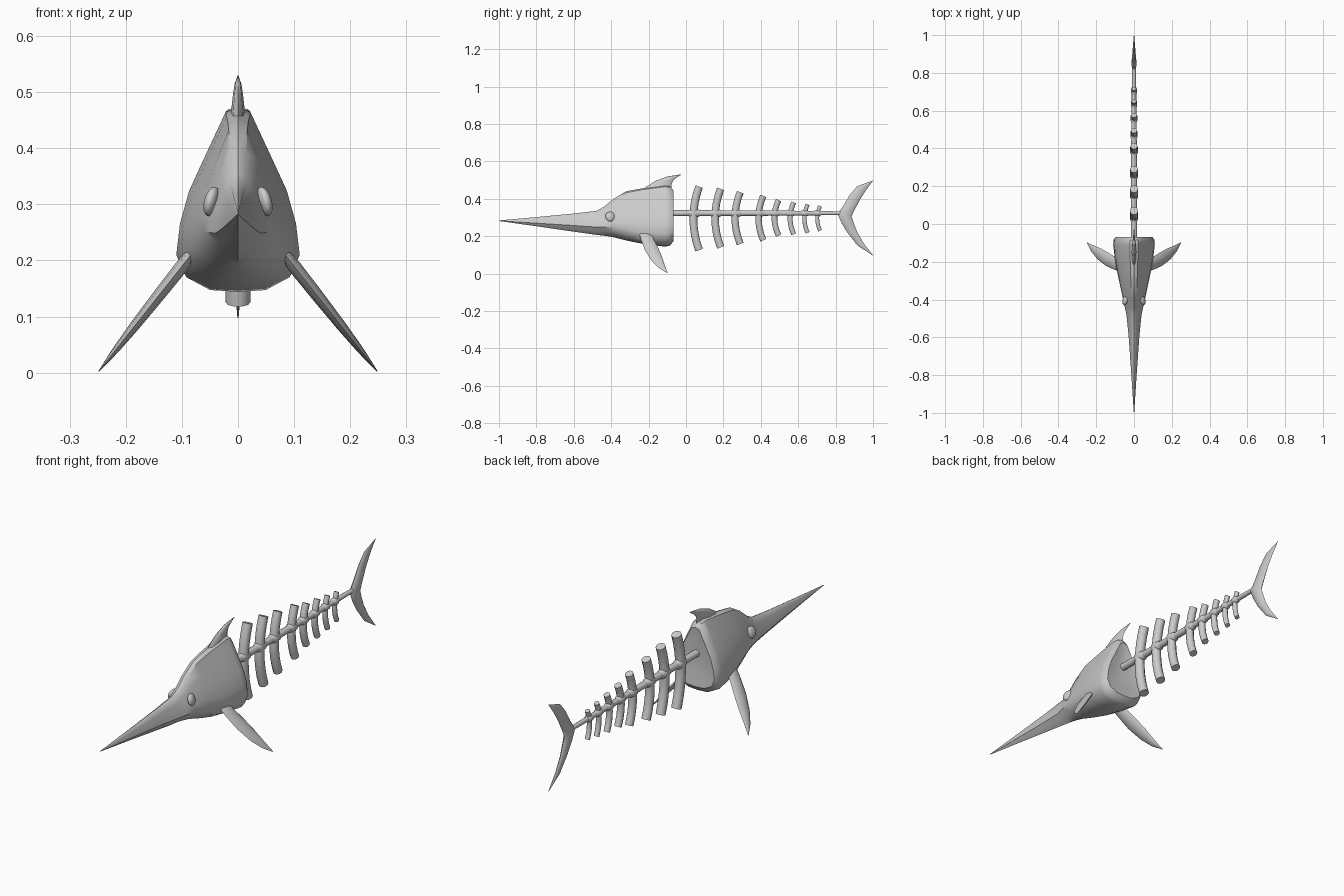
import bpy, bmesh, math
from mathutils import Vector as V

if "Cube" in bpy.data.objects:
    bpy.data.objects.remove(bpy.data.objects["Cube"])


def loft(name, rings, angle=40):
    """Skin a list of equal-length closed rings and cap both ends."""
    bm = bmesh.new()
    vr = [[bm.verts.new(p) for p in r] for r in rings]
    n = len(vr[0])
    for a, b in zip(vr, vr[1:]):
        for i in range(n):
            j = (i + 1) % n
            bm.faces.new((a[i], a[j], b[j], b[i]))
    bm.faces.new(vr[0])
    bm.faces.new(vr[-1])
    bmesh.ops.recalc_face_normals(bm, faces=bm.faces)
    me = bpy.data.meshes.new(name)
    bm.to_mesh(me)
    bm.free()
    ob = bpy.data.objects.new(name, me)
    bpy.context.collection.objects.link(ob)
    smooth(ob, angle)
    return ob


def smooth(ob, angle=40):
    bpy.ops.object.select_all(action='DESELECT')
    ob.select_set(True)
    bpy.context.view_layer.objects.active = ob
    bpy.ops.object.shade_smooth_by_angle(angle=math.radians(angle))


def ellipse(c, u, v, n=8):
    return [c + u * math.cos(2 * math.pi * i / n) + v * math.sin(2 * math.pi * i / n)
            for i in range(n)]


def fin(name, stations, normal):
    """Lens-section fin from (leading point, trailing point, half thickness)."""
    rings = []
    for lead, trail, t in stations:
        lead, trail = V(lead), V(trail)
        rings.append(ellipse((lead + trail) / 2, (trail - lead) / 2, V(normal).normalized() * t))
    return loft(name, rings, 60)


# Head with bill: half section blends from a keeled bill to a rounded skull
bill = [(0, 1), (.3, .95), (.55, .78), (.78, .58), (.93, .43), (1, .34), (.62, .2), (.3, .08), (0, 0)]
skull = [(0, 1), (.2, .975), (.5, .76), (.79, .55), (.94, .37), (1, .2), (.84, .08), (.45, .01), (0, 0)]
head = [  # y, top, bottom, half width, skull blend
    (-1.0, .284, .281, .001, 0), (-.8, .302, .253, .014, 0), (-.6, .321, .224, .028, 0),
    (-.48, .335, .207, .040, .1), (-.44, .356, .203, .049, .25), (-.39, .398, .195, .060, .5),
    (-.32, .440, .177, .075, .8), (-.25, .453, .163, .090, 1), (-.18, .464, .152, .102, 1),
    (-.11, .473, .144, .110, 1), (-.085, .468, .150, .109, 1), (-.068, .445, .172, .097, 1),
    (-.075, .39, .24, .05, 1)]
rings = []
for y, top, bot, w, k in head:
    half = [(a[0] * (1 - k) + b[0] * k, a[1] * (1 - k) + b[1] * k) for a, b in zip(bill, skull)]
    full = half + [(-x, z) for x, z in half[-2:0:-1]]
    rings.append([(x * w, y, bot + z * (top - bot)) for x, z in full])
loft("head", rings)

# Eyes
for s in (-1, 1):
    bpy.ops.mesh.primitive_uv_sphere_add(segments=12, ring_count=8, radius=1,
                                         location=(s * .047, -.405, .305),
                                         rotation=(0, -s * .25, s * .2))
    eye = bpy.context.object
    eye.name = "eye"
    eye.scale = (.013, .026, .027)
    smooth(eye, 60)

# Dorsal fin
fin("dorsal_fin", [((0, -.235, .44), (0, -.075, .44), .014),
                   ((0, -.215, .463), (0, -.078, .475), .012),
                   ((0, -.165, .495), (0, -.07, .495), .009),
                   ((0, -.10, .519), (0, -.055, .51), .006),
                   ((0, -.028, .53), (0, -.026, .528), .001)], (1, 0, 0))

# Pectoral fins: side outline (lead y, lead z, trail y, trail z, thickness)
pect = [(-.25, .215, -.18, .215, .010), (-.242, .185, -.175, .19, .012),
        (-.22, .125, -.152, .145, .011), (-.185, .07, -.13, .095, .009),
        (-.145, .03, -.115, .05, .006), (-.10, .002, -.098, .004, .001)]
for s in (-1, 1):
    fx = lambda z: s * (.25 - .79 * z)
    fin("pectoral_fin", [((fx(b), a, b), (fx(d), c, d), t) for a, b, c, d, t in pect], (1, 0, .79 * s))

# Spine
loft("spine", [ellipse(V((0, y, .323)), V((r, 0, 0)), V((0, 0, r)), 10)
               for y, r in ((-.09, .017), (.3, .016), (.6, .013), (.84, .010))])

# Ribs with a vertebra knuckle: y of ends, top, bottom, radius
ribs = [(.07, .465, .125, .022), (.185, .453, .14, .021), (.29, .435, .158, .02),
        (.413, .415, .178, .018), (.495, .393, .203, .016), (.576, .381, .21, .014),
        (.65, .370, .218, .012), (.717, .361, .229, .011)]
for y, top, bot, r in ribs:
    mid, hh = (top + bot) / 2, (top - bot) / 2
    rings = []
    for i in range(9):
        f = -1 + i / 4
        bow = 1.4 * r * (1 - f * f)
        tilt = V((0, 1, -2.8 * r * f / hh)).normalized()
        rings.append(ellipse(V((0, y - bow, mid + hh * f)), V((r, 0, 0)), tilt * r, 10))
    loft("rib", rings, 50)
    loft("vertebra", [ellipse(V((0, y - r * 1.2 + d * r, .323)), V((q, 0, 0)), V((0, 0, q)), 10)
                      for d, q in ((-1.7, .012), (-.9, r * .5 + .011), (.9, r * .5 + .011), (1.7, .012))])

# Tail fin, one loft from the upper tip to the lower tip
tail = [(.998, .497, 1.0, .496, .001), (.915, .467, .962, .445, .006), (.875, .42, .93, .395, .009),
        (.84, .36, .9, .338, .012), (.81, .320, .885, .306, .014), (.832, .27, .895, .275, .012),
        (.862, .22, .915, .222, .009), (.917, .15, .95, .162, .006), (.998, .097, 1.0, .098, .001)]
fin("tail_fin", [((0, a, b), (0, c, d), t) for a, b, c, d, t in tail], (1, 0, 0))
